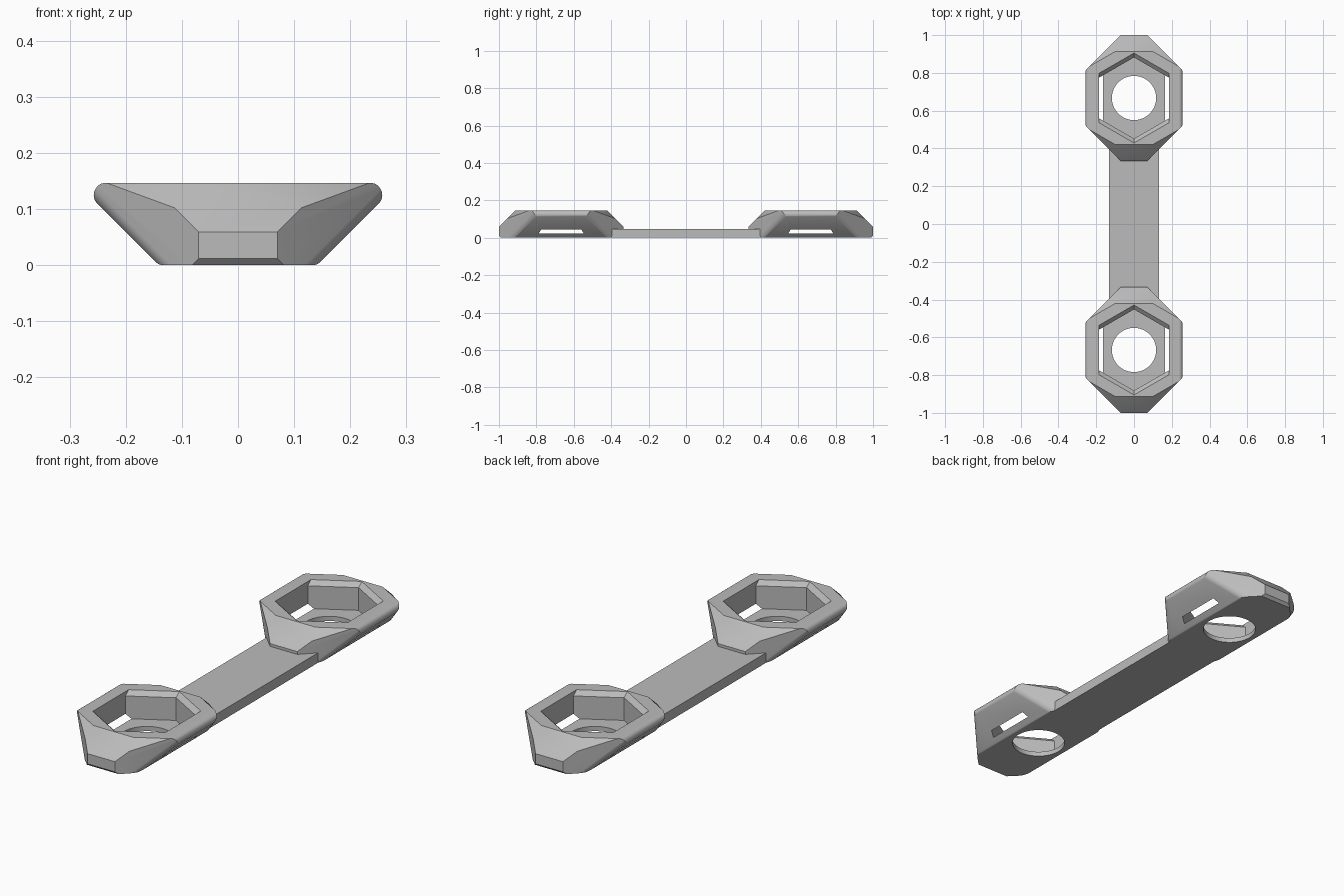
import bpy
import bmesh
import math
from mathutils import Vector

if "Cube" in bpy.data.objects:
    bpy.data.objects.remove(bpy.data.objects["Cube"], do_unlink=True)

HEIGHT = 0.147
CENTRE = 0.667

grey = bpy.data.materials.new("mid_grey")
grey.use_nodes = True
colour = (0.5, 0.5, 0.5, 1)
grey.diffuse_color = colour
grey.node_tree.nodes["Principled BSDF"].inputs["Base Color"].default_value = colour


def plane(x, y, z, point):
    """Half-space with outward normal (x, y, z) passing through a point."""
    n = Vector((x, y, z)).normalized()
    return n, n.dot(Vector(point))


def fillet(a, b, radius, steps):
    """Planes that round the edge between two half-spaces."""
    angle = a[0].angle(b[0])
    result = []
    for i in range(1, steps):
        t = i / steps
        u = math.sin((1 - t) * angle) / math.sin(angle)
        v = math.sin(t * angle) / math.sin(angle)
        result.append((u * a[0] + v * b[0],
                       u * (a[1] - radius) + v * (b[1] - radius) + radius))
    return result


def mirrored(planes):
    """Repeat half-spaces across x and y, without duplicates."""
    result = {}
    for n, d in planes:
        for sx in (1, -1):
            for sy in (1, -1):
                m = Vector((n.x * sx, n.y * sy, n.z))
                result[tuple(round(c, 5) + 0.0 for c in m)] = (m, d)
    return list(result.values())


def add_object(name, bm):
    mesh = bpy.data.meshes.new(name)
    bm.to_mesh(mesh)
    bm.free()
    mesh.materials.append(grey)
    obj = bpy.data.objects.new(name, mesh)
    bpy.context.collection.objects.link(obj)
    return obj


def hull(points):
    bm = bmesh.new()
    for p in points:
        bm.verts.new(p)
    bmesh.ops.remove_doubles(bm, verts=bm.verts, dist=1e-5)
    found = bmesh.ops.convex_hull(bm, input=bm.verts)
    spare = {g for g in found["geom_interior"] + found["geom_unused"]
             if isinstance(g, bmesh.types.BMVert)}
    bmesh.ops.delete(bm, geom=list(spare), context="VERTS")
    return bm


def convex_solid(name, planes):
    """Trim a block by half-spaces."""
    bm = bmesh.new()
    bmesh.ops.create_cube(bm, size=1)
    for n, d in planes:
        bmesh.ops.bisect_plane(bm, geom=bm.verts[:] + bm.edges[:] + bm.faces[:],
                               dist=1e-6, plane_co=n * d, plane_no=n, clear_outer=True)
        points = [v.co.copy() for v in bm.verts]
        bm.free()
        bm = hull(points)
    bmesh.ops.dissolve_limit(bm, angle_limit=math.radians(0.5),
                             verts=bm.verts, edges=bm.edges)
    bmesh.ops.recalc_face_normals(bm, faces=bm.faces)
    return add_object(name, bm)


# Socket body: flared sides, cut corners, sloped ends and rim
top = plane(0, 0, 1, (0, 0, HEIGHT))
bottom = plane(0, 0, -1, (0, 0, 0))
side = plane(1, 0, -1, (0.141, 0, 0))
corner = plane(1, 1, 0, (0.07, 0.333, 0))
hexagon = (math.sin(math.pi / 6), math.cos(math.pi / 6))
rim_point = Vector((hexagon[0], hexagon[1], 0)) * 0.263 + Vector((0, 0, HEIGHT))
body = [
    side, corner,
    plane(0, 1, 0, (0, 0.333, 0)),
    plane(0, 1, 1, (0, 0.245, HEIGHT)),
    plane(0, 1, -1, (0, 0.321, 0)),
    plane(*hexagon, 1, rim_point),
]
body += fillet(side, top, 0.022, 8)
body += fillet(side, bottom, 0.022, 4)
body += fillet(side, corner, 0.037, 6)
socket = convex_solid("front_socket", [top, bottom] + mirrored(body))

# Hexagonal pocket, whose straight walls break through the flared sides
wall = plane(1, 0, 0, (0.185, 0, 0))
pocket = convex_solid("pocket_cutter", mirrored([
    wall, plane(*hexagon, 0, Vector((*hexagon, 0)) * 0.186),
    plane(0, 0, -1, (0, 0, 0.022))]))

# Bevelled mouth on the four slanted pocket walls
mouth = convex_solid("mouth_cutter", mirrored([
    wall, plane(*hexagon, -1, Vector((*hexagon, 0)) * 0.206 + Vector((0, 0, HEIGHT))),
    plane(0, 0, -1, (0, 0, 0.125)), plane(0, 0, 1, (0, 0, 0.16))]))

# Round hole through the floor
bm = bmesh.new()
bmesh.ops.create_cone(bm, cap_ends=True, segments=64, radius1=0.117, radius2=0.117, depth=0.2)
hole = add_object("hole_cutter", bm)

cutters = (pocket, mouth, hole)
for cutter in cutters:
    cutter.hide_render = True
    mod = socket.modifiers.new(cutter.name, "BOOLEAN")
    mod.operation = "DIFFERENCE"
    mod.solver = "EXACT"
    mod.object = cutter
bpy.context.view_layer.update()
graph = bpy.context.evaluated_depsgraph_get()
mesh = bpy.data.meshes.new_from_object(socket.evaluated_get(graph))
socket.modifiers.clear()
socket.data = mesh
for cutter in cutters:
    bpy.data.objects.remove(cutter, do_unlink=True)
mesh.shade_smooth()
mesh.set_sharp_from_angle(angle=math.radians(25))

# Matching socket at the other end
socket.location.y = -CENTRE
rear = bpy.data.objects.new("rear_socket", mesh)
rear.location.y = CENTRE
bpy.context.collection.objects.link(rear)

# Flat bar joining the sockets
bm = bmesh.new()
bmesh.ops.create_cube(bm, size=1)
bmesh.ops.scale(bm, vec=(0.264, 0.8, 0.046), verts=bm.verts)
bar = add_object("connecting_bar", bm)
bar.location.z = 0.023
